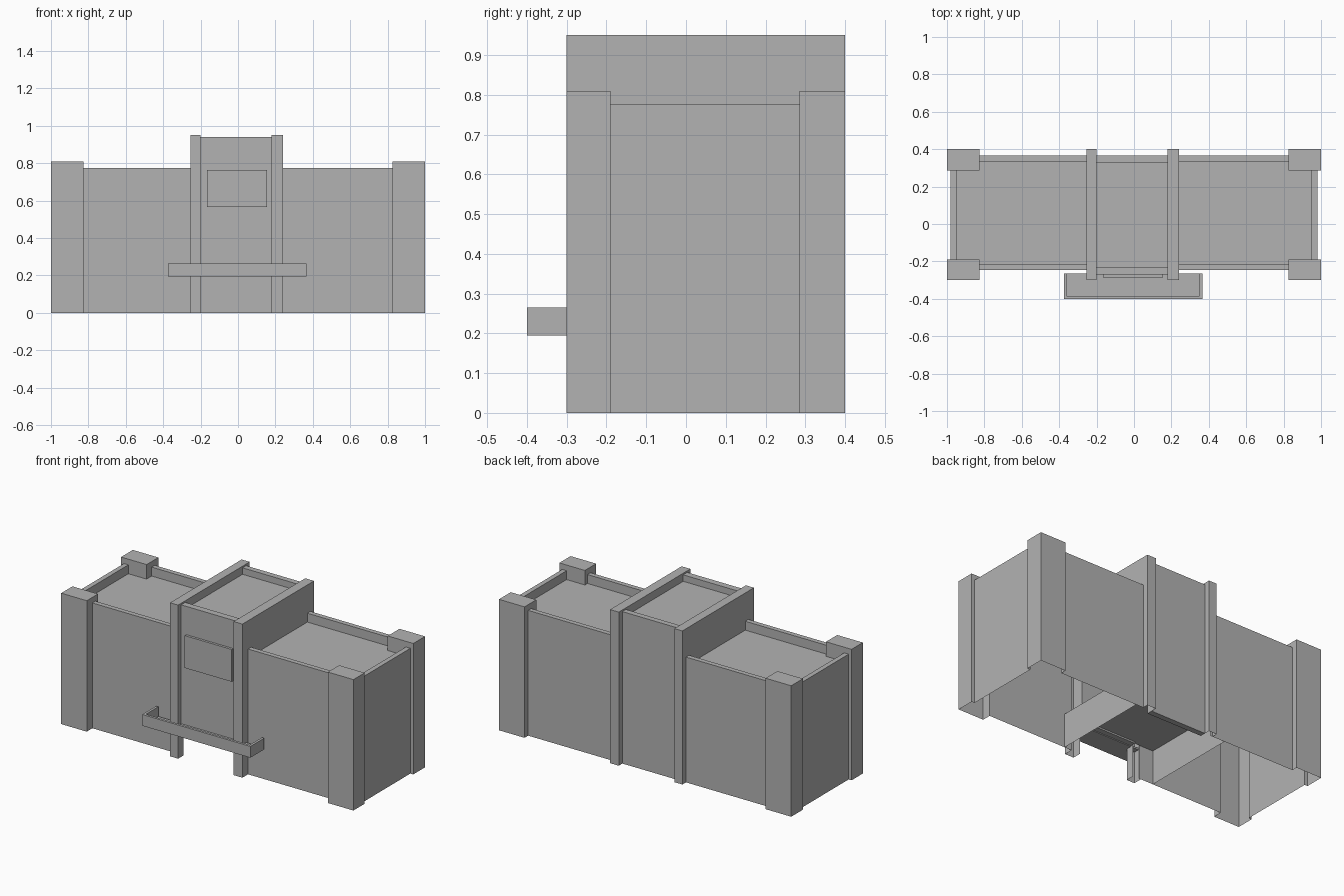
import bpy

cube = bpy.data.objects.get("Cube")
if cube:
    bpy.data.objects.remove(cube, do_unlink=True)

grey = bpy.data.materials.new("plain grey")
grey.use_nodes = True
colour = (0.45, 0.45, 0.45, 1)
grey.diffuse_color = colour
grey.node_tree.nodes["Principled BSDF"].inputs["Base Color"].default_value = colour

ROOF = 0.72        # wing roof deck
PARAPET = 0.775    # top of wing parapet
FRONT, BACK, END = -0.245, 0.365, 0.98
RIM = 0.03         # parapet thickness
DOOR = 0.2         # top of the entrance opening


def add(name, verts, faces):
    mesh = bpy.data.meshes.new(name)
    mesh.from_pydata(verts, [], faces)
    mesh.materials.append(grey)
    obj = bpy.data.objects.new(name, mesh)
    bpy.context.collection.objects.link(obj)
    return obj


def box(name, x, y, z):
    x, y, z = sorted(x), sorted(y), sorted(z)
    verts = [(a, b, c) for c in z for b in y for a in x]
    add(name, verts, [(0, 2, 3, 1), (4, 5, 7, 6), (0, 1, 5, 4),
                      (1, 3, 7, 5), (3, 2, 6, 7), (2, 0, 4, 6)])


def deck(name, x, y, z):
    (a, b), (c, d) = sorted(x), sorted(y)
    add(name, [(a, c, z), (b, c, z), (b, d, z), (a, d, z)], [(0, 1, 2, 3)])


def wall(name, path, low, high):
    """Thin upright wall along a path, outside to the right of travel."""
    n = len(path)
    verts = [(x, y, z) for z in (low, high) for x, y in path]
    add(name, verts, [(i, i + 1, n + i + 1, n + i) for i in range(n - 1)])


# Wings: hollow walls wrapping the corner pillars, deck, parapets, pillar caps
for side, s in (("left", 1), ("right", -1)):
    outline = [(0.24, FRONT), (0.825, FRONT), (0.825, -0.3), (1, -0.3),
               (1, -0.19), (END, -0.19), (END, 0.285), (1, 0.285),
               (1, 0.4), (0.825, 0.4), (0.825, BACK), (0.24, BACK)]
    path = [(s * x, y) for x, y in outline][::s]
    wall(side + "_wing_walls", path, 0, ROOF)
    deck(side + "_wing_roof", (s * 0.2, s * END), (FRONT, BACK), ROOF)
    span, height = (s * 0.24, s * END), (ROOF, PARAPET)
    box(side + "_front_parapet", span, (FRONT, FRONT + RIM), height)
    box(side + "_back_parapet", span, (BACK - RIM, BACK), height)
    box(side + "_end_parapet", (s * (END - RIM), s * END),
        (FRONT + RIM, BACK - RIM), height)
    for place, y in (("front", (-0.3, -0.19)), ("back", (0.285, 0.4))):
        box(f"{side}_{place}_pillar_cap", (s * 0.825, s), y, (ROOF, 0.81))

# Tower fins: posts on both faces, joined by a slab above the wing roofs
for side, a, b in (("left", 0.18, 0.24), ("right", -0.255, -0.2)):
    wall(side + "_fin_front_post",
         [(a, FRONT), (a, -0.3), (b, -0.3), (b, FRONT)], 0, ROOF)
    wall(side + "_fin_back_post",
         [(b, BACK), (b, 0.4), (a, 0.4), (a, BACK)], 0, ROOF)
    box(side + "_fin_slab", (a, b), (-0.3, 0.4), (ROOF, 0.95))

# Tower centre
middle = (-0.2, 0.18)
box("tower_front_wall", middle, (-0.27, -0.23), (DOOR, 0.94))
box("tower_back_wall", middle, (0.33, BACK), (0, 0.94))
deck("tower_roof", middle, (-0.23, 0.33), 0.9)
box("sign_panel", (-0.165, 0.155), (-0.285, -0.27), (0.565, 0.765))

# Entrance passage inside
for side, x in (("left", 0.29), ("right", -0.34)):
    wall(side + "_passage_wall", [(x, FRONT), (x, BACK)], 0, DOOR + 0.01)
deck("passage_ceiling", (-0.34, 0.29), (FRONT, BACK), DOOR + 0.01)

# Canopy: shallow tray with a thin rim on three sides
left, right, near, far = 0.365, -0.375, -0.4, -0.265
rim, band = 0.015, (0.195, 0.265)
box("canopy_front_rim", (right, left), (near, near + rim), band)
box("canopy_left_rim", (left - rim, left), (near + rim, far), band)
box("canopy_right_rim", (right, right + rim), (near + rim, far), band)
box("canopy_floor", (right + rim, left - rim), (near + rim, far), (0.195, 0.205))
